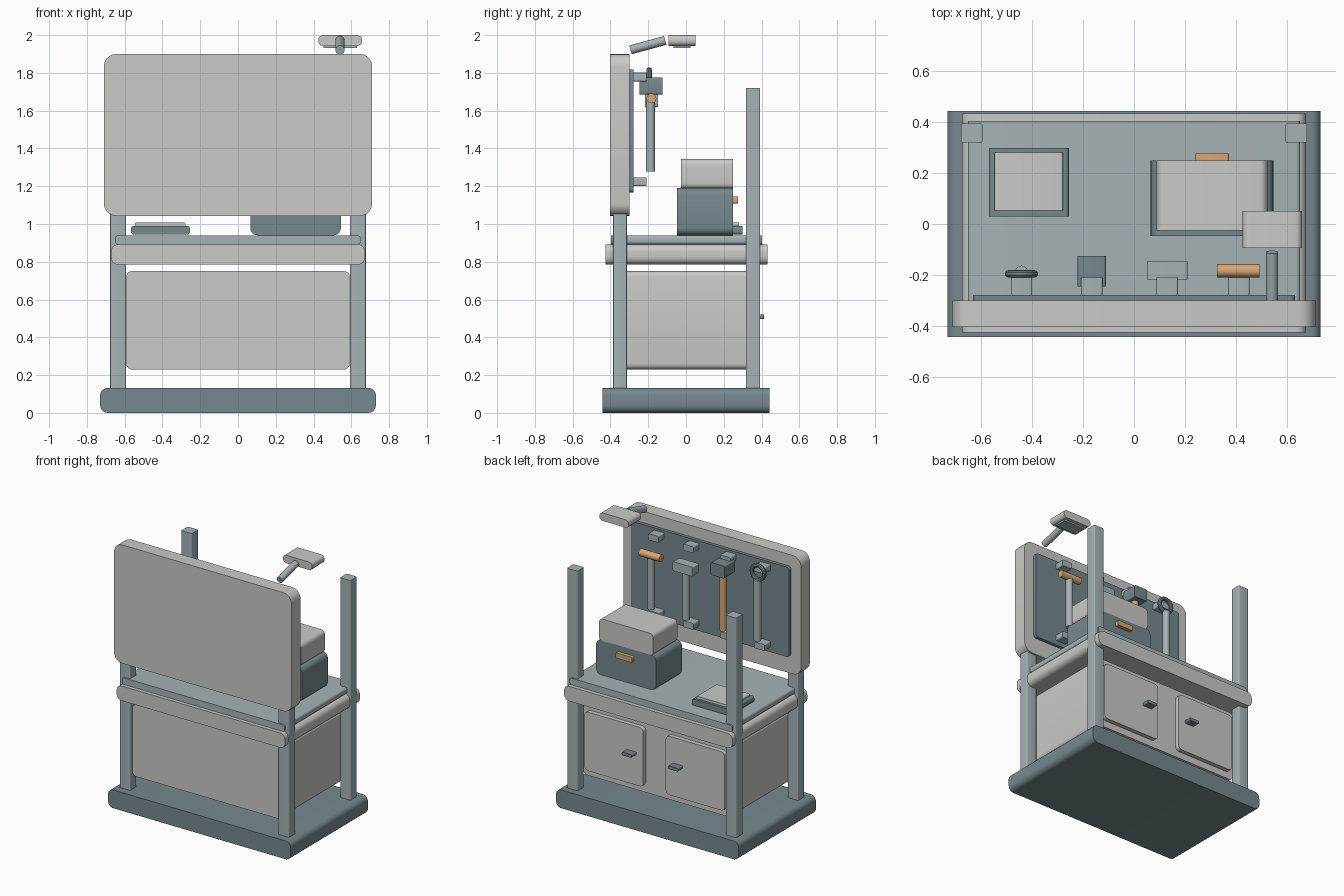
import bpy, bmesh, math
from mathutils import Vector

cube = bpy.data.objects.get("Cube")
if cube:
    bpy.data.objects.remove(cube, do_unlink=True)


def material(name, rgb):
    m = bpy.data.materials.new(name)
    m.use_nodes = True
    m.diffuse_color = (*rgb, 1)
    m.node_tree.nodes["Principled BSDF"].inputs["Base Color"].default_value = (*rgb, 1)
    return m


LIGHT = material("warm_light_grey", (0.59, 0.59, 0.57))
STEEL = material("pale_steel", (0.38, 0.45, 0.47))
SLATE = material("dark_slate", (0.18, 0.25, 0.27))
WOOD = material("tan_wood", (0.69, 0.39, 0.18))


def finish(bm, name, mat):
    mesh = bpy.data.meshes.new(name)
    bm.to_mesh(mesh)
    bm.free()
    mesh.materials.append(mat)
    ob = bpy.data.objects.new(name, mesh)
    bpy.context.collection.objects.link(ob)
    bpy.ops.object.select_all(action='DESELECT')
    ob.select_set(True)
    bpy.context.view_layer.objects.active = ob
    bpy.ops.object.shade_smooth_by_angle(angle=math.radians(35))
    return ob


def box(name, mat, x, y, z, r=0.0, axis=1):
    """Box from ranges; edges running along the axis are rounded."""
    bm = bmesh.new()
    bmesh.ops.create_cube(bm, size=1)
    for v in bm.verts:
        v.co = Vector([(lo + hi) / 2 + c * (hi - lo)
                       for c, (lo, hi) in zip(v.co, (x, y, z))])
    if r:
        edges = [e for e in bm.edges
                 if abs((e.verts[0].co - e.verts[1].co).normalized()[axis]) > 0.9]
        bmesh.ops.bevel(bm, geom=edges, offset=r, segments=5, profile=0.5,
                        affect='EDGES', clamp_overlap=True)
    return finish(bm, name, mat)


def rod(name, mat, a, b, r):
    """Cylinder between two points."""
    a, b = Vector(a), Vector(b)
    bm = bmesh.new()
    bmesh.ops.create_cone(bm, cap_ends=True, segments=20, radius1=r, radius2=r,
                          depth=(b - a).length)
    turn = Vector((0, 0, 1)).rotation_difference(b - a).to_matrix()
    for v in bm.verts:
        v.co = turn @ v.co + (a + b) / 2
    return finish(bm, name, mat)


def around(c, half):
    return (c - half, c + half)


# Base, four posts and table
box("base", SLATE, (-0.73, 0.73), (-0.442, 0.442), (0, 0.132), 0.04)
for side, s in (("left", 1), ("right", -1)):
    box(side + "_front_post", STEEL, around(s * 0.635, 0.042), (-0.386, -0.313), (0.13, 1.72), 0.006, 2)
    box(side + "_back_post", STEEL, around(s * 0.635, 0.042), (0.318, 0.393), (0.13, 1.72), 0.006, 2)
box("table_frame", LIGHT, (-0.673, 0.673), (-0.425, 0.432), (0.785, 0.892), 0.04)
box("table_top", STEEL, (-0.65, 0.65), (-0.398, 0.403), (0.892, 0.94), 0.016)

# Cabinet with two doors
box("cabinet", LIGHT, (-0.592, 0.592), (-0.36, 0.328), (0.23, 0.75), 0.03)
for side, s in (("left", 1), ("right", -1)):
    box(side + "_door", LIGHT, around(s * 0.325, 0.235), (0.328, 0.36), (0.28, 0.705), 0.03)
    box(side + "_door_handle", SLATE, around(s * 0.185, 0.04), (0.36, 0.413), (0.497, 0.52), 0.008)

# Back board and tool panel
box("board", LIGHT, (-0.71, 0.71), (-0.402, -0.3), (1.043, 1.9), 0.065)
box("tool_panel", SLATE, (-0.63, 0.63), (-0.3, -0.277), (1.167, 1.817), 0.02)

# Hooks and tool shafts
TOOL_Y = -0.188
tools = (("hammer", 0.41, STEEL, 1.655), ("mallet", 0.13, STEEL, 1.64),
         ("block_mallet", -0.165, WOOD, 1.7), ("wrench", -0.44, STEEL, 1.715))
for name, x, mat, top in tools:
    for level, z in (("upper", 1.778), ("lower", 1.223)):
        box(f"{name}_{level}_hook", STEEL, around(x, 0.042), (-0.277, -0.21), around(z, 0.023), 0.008)
    rod(name + "_shaft", mat, (x, TOOL_Y, 1.277), (x, TOOL_Y, top), 0.025)

# Tool heads
rod("hammer_head", WOOD, (0.325, -0.183, 1.665), (0.49, -0.183, 1.665), 0.026)
box("mallet_head", STEEL, around(0.13, 0.08), (-0.218, -0.147), (1.62, 1.687), 0.008)
box("block_mallet_head", SLATE, around(-0.165, 0.055), (-0.245, -0.125), (1.685, 1.775), 0.01)

# Wrench ring, a round section swept about the y axis
bm = bmesh.new()
bmesh.ops.create_circle(bm, segments=10, radius=0.015)
bmesh.ops.translate(bm, verts=bm.verts, vec=(0.05, 0, 0))
bmesh.ops.spin(bm, geom=bm.verts[:] + bm.edges[:], cent=(0, 0, 0), axis=(0, 1, 0),
               angle=math.tau, steps=28)
bmesh.ops.remove_doubles(bm, verts=bm.verts, dist=0.0005)
bmesh.ops.recalc_face_normals(bm, faces=bm.faces)
ring = finish(bm, "wrench_ring", SLATE)
ring.location = (-0.44, -0.195, 1.765)

# Toolbox
box("toolbox_body", SLATE, (0.065, 0.545), (-0.047, 0.249), (0.94, 1.19), 0.04)
box("toolbox_lid", LIGHT, (0.088, 0.522), (-0.026, 0.249), (1.185, 1.345), 0.03)
box("toolbox_handle", WOOD, (0.24, 0.372), (0.249, 0.276), (1.108, 1.146), 0.01)

# Tray with a pale plate
box("tray", SLATE, (-0.567, -0.255), (0.03, 0.298), (0.945, 0.99), 0.014)
box("tray_plate", LIGHT, (-0.545, -0.278), (0.053, 0.28), (0.985, 1.008), 0.008)

# Lamp
rod("lamp_arm", STEEL, (0.54, -0.294, 1.922), (0.54, -0.11, 1.972), 0.024)
box("lamp_head", LIGHT, (0.425, 0.657), (-0.093, 0.05), (1.943, 2.0), 0.025)
box("lamp_lens", STEEL, (0.452, 0.63), (-0.067, 0.024), (1.932, 1.945))
